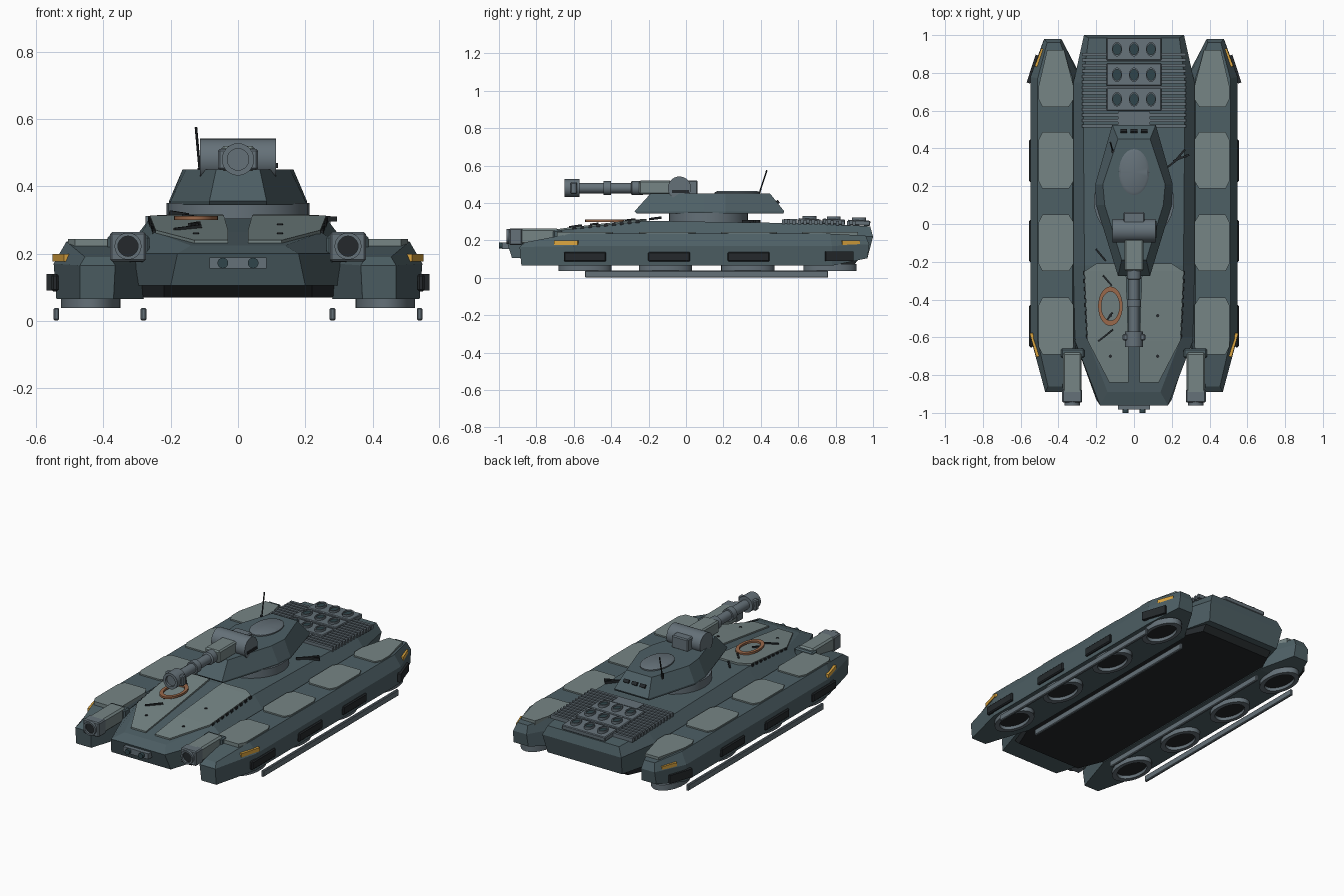
import bpy, bmesh, math
from mathutils import Matrix, Vector, Euler

if "Cube" in bpy.data.objects:
    bpy.data.objects.remove(bpy.data.objects["Cube"])


def mat(name, r, g, b):
    m = bpy.data.materials.new(name)
    m.diffuse_color = (r, g, b, 1)
    m.use_nodes = True
    m.node_tree.nodes["Principled BSDF"].inputs["Base Color"].default_value = m.diffuse_color
    return m


HULL = mat("hull_paint", 0.075, 0.115, 0.13)
LIGHT = mat("panel_paint", 0.18, 0.235, 0.235)
STEEL = mat("steel", 0.13, 0.165, 0.19)
DARK = mat("dark_metal", 0.018, 0.022, 0.025)
GLASS = mat("dark_glass", 0.03, 0.06, 0.07)
AMBER = mat("amber", 0.72, 0.38, 0.05)
COPPER = mat("copper", 0.32, 0.14, 0.07)


def finish(name, bm, m, smooth=False):
    bmesh.ops.remove_doubles(bm, verts=bm.verts, dist=1e-5)
    bmesh.ops.recalc_face_normals(bm, faces=bm.faces)
    me = bpy.data.meshes.new(name)
    bm.to_mesh(me)
    bm.free()
    me.materials.append(m)
    if smooth:
        me.polygons.foreach_set("use_smooth", [True] * len(me.polygons))
        me.set_sharp_from_angle(angle=math.radians(35))
    ob = bpy.data.objects.new(name, me)
    bpy.context.collection.objects.link(ob)
    return ob


def box(name, loc, size, m, rot=(0, 0, 0), bevel=0.0):
    bm = bmesh.new()
    bmesh.ops.create_cube(bm, size=1)
    bmesh.ops.scale(bm, vec=size, verts=bm.verts)
    if bevel:
        bmesh.ops.bevel(bm, geom=bm.edges[:], offset=bevel, segments=1, affect='EDGES')
    bm.transform(Matrix.Translation(loc) @ Euler(rot).to_matrix().to_4x4())
    return finish(name, bm, m)


def shell(name, levels, m, side=1):
    """Stack of outlines; each level lists stations (y, x_left, x_right, z)."""
    bm = bmesh.new()
    rows = []
    for lv in levels:
        left = [bm.verts.new((side * a, y, z)) for y, a, b, z in lv]
        right = [bm.verts.new((side * b, y, z)) for y, a, b, z in lv]
        rows.append((left, right))
    for (l0, r0), (l1, r1) in zip(rows, rows[1:]):
        p, q = l0 + r0[::-1], l1 + r1[::-1]
        for i in range(len(p)):
            j = (i + 1) % len(p)
            bm.faces.new((p[i], p[j], q[j], q[i]))
    for l, r in (rows[0], rows[-1]):
        for i in range(len(l) - 1):
            bm.faces.new((l[i], l[i + 1], r[i + 1], r[i]))
    return finish(name, bm, m)


def sym(pts):
    return [(y, -w, w, z) for y, w, z in pts]


def lathe(name, profile, loc, m, rot=(0, 0, 0), scale=(1, 1, 1), segs=28, loop=False):
    bm = bmesh.new()
    rings = [[bm.verts.new((r * math.cos(2 * math.pi * k / segs), r * math.sin(2 * math.pi * k / segs), z))
              for k in range(segs)] for r, z in profile]
    pairs = list(zip(rings, rings[1:])) + ([(rings[-1], rings[0])] if loop else [])
    for a, b in pairs:
        for k in range(segs):
            n = (k + 1) % segs
            bm.faces.new((a[k], a[n], b[n], b[k]))
    bm.transform(Matrix.Translation(loc) @ Euler(rot).to_matrix().to_4x4() @ Matrix.Diagonal((*scale, 1)))
    return finish(name, bm, m, True)


def disc(r, h):
    return [(0, 0), (r, 0), (r, h), (0, h)]


def band(ro, ri, h):
    return [(ri, 0), (ro, 0), (ro, h), (ri, h)]


def rod(name, a, b, r, m):
    a, b = Vector(a), Vector(b)
    d = b - a
    return lathe(name, disc(r, d.length), a, m, d.to_track_quat('Z', 'Y').to_euler(), segs=8)


FWD = (math.pi / 2, 0, 0)  # turns a lathe axis towards the front (-y)

# Central hull and belly
shell("hull", [
    sym([(-.93, .2, .105), (-.6, .305, .105), (-.22, .305, .105), (.75, .305, .105), (.97, .25, .105)]),
    sym([(-.96, .18, .2), (-.6, .32, .2), (-.22, .32, .23), (.75, .32, .23), (1.0, .265, .22)]),
    sym([(-.89, .14, .224), (-.6, .25, .264), (-.22, .262, .305), (.75, .27, .29), (.985, .24, .275)])], HULL)
shell("belly", [
    sym([(-.76, .22, .07), (-.6, .285, .07), (.8, .285, .07), (.9, .24, .07)]),
    sym([(-.8, .22, .11), (-.6, .285, .11), (.8, .285, .11), (.93, .24, .11)])], DARK)

# Nose lamp bar
box("lamp_bar", (0, -.965, .172), (.17, .035, .034), STEEL)
for x in (-.045, .045):
    lathe("nose_lamp", disc(.016, .03), (x, -.97, .172), GLASS, FWD, segs=16)

for s in (-1, 1):
    # Side pod
    shell("side_pod", [
        [(-.88, .37, .47, .065), (-.6, .28, .54, .065), (.78, .28, .54, .065), (.97, .38, .48, .105)],
        [(-.89, .365, .47, .165), (-.6, .295, .548, .17), (.78, .295, .548, .17), (.98, .385, .475, .18)],
        [(-.86, .38, .455, .19), (-.62, .325, .51, .236), (.77, .325, .51, .236), (.96, .39, .46, .226)]], HULL, s)
    # Top armour panels on the pod
    for c in (-.54, -.1, .337):
        shell("pod_panel", [[(c - .15, .345, .485, z), (c - .11, .32, .505, z), (c + .11, .32, .505, z),
                             (c + .15, .345, .485, z)] for z in (.215, .244)], LIGHT, s)
    shell("rear_pod_panel", [[(.62, .345, .485, z), (.66, .32, .505, z), (.73, .32, .505, z),
                              (.92, .37, .46, z)] for z in (.215, .244)], LIGHT, s)
    # Hover rings underneath
    for c in (-.54, -.11, .33, .77):
        lathe("hover_ring", band(.088, .066, .035), (s * .438, c, .038), STEEL, scale=(1, 1.62, 1), loop=True)
        lathe("hover_core", disc(.067, .012), (s * .438, c, .058), DARK, scale=(1, 1.62, 1))
    # Skids
    for x in (.281, .54):
        box("skid", (s * x, .11, .02), (.017, 1.3, .038), STEEL, bevel=.004)
    # Side vents and marker lights
    for c in (-.54, -.09, .335):
        box("side_vent", (s * .544, c, .113), (.022, .225, .052), DARK, bevel=.006)
    box("rear_side_vent", (s * .535, .82, .115), (.02, .155, .05), DARK, (0, 0, s * .32))
    box("front_marker", (s * .527, -.64, .188), (.016, .13, .022), AMBER, (0, 0, -s * .27))
    box("rear_marker", (s * .5, .88, .188), (.018, .1, .022), AMBER, (0, 0, s * .35))
    # Forward guns
    box("gun_housing", (s * .327, -.79, .222), (.1, .22, .084), LIGHT, bevel=.01)
    box("gun_collar", (s * .325, -.685, .215), (.125, .05, .08), HULL, bevel=.008)
    box("gun_shroud", (s * .327, -.91, .22), (.106, .07, .088), STEEL, bevel=.006)
    lathe("gun_muzzle", band(.04, .03, .025), (s * .327, -.935, .222), STEEL, FWD, loop=True)
    lathe("gun_bore", disc(.031, .004), (s * .327, -.944, .222), DARK, FWD)
    # Sloped front plate with edge clips, slots and bolts
    plate = [(-.84, .03, .13, .224), (-.62, .03, .245, .254), (-.25, .042, .262, .297), (-.21, .045, .2, .3)]
    shell("front_plate", [plate, [(y, a, b, z + .016) for y, a, b, z in plate]], LIGHT, s)
    for i in range(9):
        y = -.26 - i * .042
        box("plate_clip", (s * (.262 - .0018 * i), y, .306 + .114 * (y + .22)), (.012, .02, .016), DARK, (.113, 0, 0))
    for x, y in ((.125, -.7), (.125, -.485)):
        lathe("plate_bolt", disc(.009, .014), (s * x, y, .308 + .125 * (y + .22)), DARK, segs=8)

# Loose tools and copper ring on the front
for x, y, a, n in ((-.175, -.165, -.7, .08), (-.15, -.59, .9, .1), (-.14, -.3, -.7, .07), (-.13, -.49, .6, .05)):
    box("tool_bar", (x, y, .318 + .115 * min(0, y + .22)), (.01, n, .012), DARK, (.1, 0, -a))
lathe("copper_ring", band(.065, .048, .012), (-.125, -.435, .3), COPPER, scale=(1, 1.6, 1), loop=True)
for x, y, a in ((.215, .33, .9), (.24, .36, .7), (.25, .35, 1.2)):
    box("deck_tool", (x, y, .303), (.01, .09, .014), DARK, (0, 0, -a))

# Engine deck: slats and fan cluster
for i in range(14):
    y = .52 + i * .029
    box("deck_slat", (0, y, .3 - .01 * i / 14), (.55, .016, .024), STEEL)
box("deck_step", (0, .56, .302), (.17, .07, .026), STEEL)
for y, z in ((.66, .302), (.79, .3), (.925, .294)):
    box("fan_plate", (0, y, z), (.29, .12, .028), STEEL, (-.05, 0, 0), bevel=.004)
    for x in (-.09, 0, .09):
        lathe("fan_rim", band(.027, .021, .02), (x, y, z + .008), STEEL, scale=(1, 1.4, 1), segs=18, loop=True)
        lathe("fan_core", disc(.022, .012), (x, y, z + .008), GLASS, scale=(1, 1.4, 1), segs=18)

# Turret
lathe("turret_ring", disc(.212, .06), (0, .12, .29), STEEL, segs=32)
shell("turret", [
    sym([(-.265, .085, .345), (.1, .2, .345), (.21, .205, .345), (.52, .115, .345)]),
    sym([(-.275, .085, .356), (.1, .2, .356), (.21, .205, .356), (.525, .115, .356)]),
    sym([(-.19, .065, .45), (.1, .155, .45), (.21, .165, .45), (.45, .085, .45)])], HULL)
lathe("hatch", [(0, 0), (.08, 0), (.08, .012), (.07, .019), (0, .019)], (0, .275, .445), STEEL, scale=(1, 1.52, 1))
for x in (-.055, 0, .055):
    box("turret_rear_vent", (x, .49, .405), (.035, .016, .02), DARK, (.65, 0, 0))
rod("antenna", (-.112, .385, .43), (-.125, .432, .575), .004, DARK)
lathe("antenna_base", disc(.009, .03), (-.112, .385, .425), DARK, segs=10)

# Main gun
lathe("trunnion", disc(.062, .225), (-.1125, -.035, .48), STEEL, (0, math.pi / 2, 0))
box("sight_box", (.112, -.03, .462), (.014, .09, .014), DARK)
box("gun_cradle", (0, -.165, .483), (.1, .17, .075), LIGHT, bevel=.008)
box("gun_breech", (0, .015, .483), (.11, .095, .076), STEEL, bevel=.006)
lathe("barrel", [(0, 0), (.038, 0), (.038, .06), (.028, .065), (.028, .17), (.037, .17), (.037, .21), (.028, .21),
                 (.028, .34), (.048, .34), (.048, .42), (.032, .42), (.032, .405), (0, .405)],
      (0, -.23, .48), STEEL, FWD)
box("muzzle_brake", (0, -.6, .48), (.12, .035, .062), STEEL, bevel=.006)
